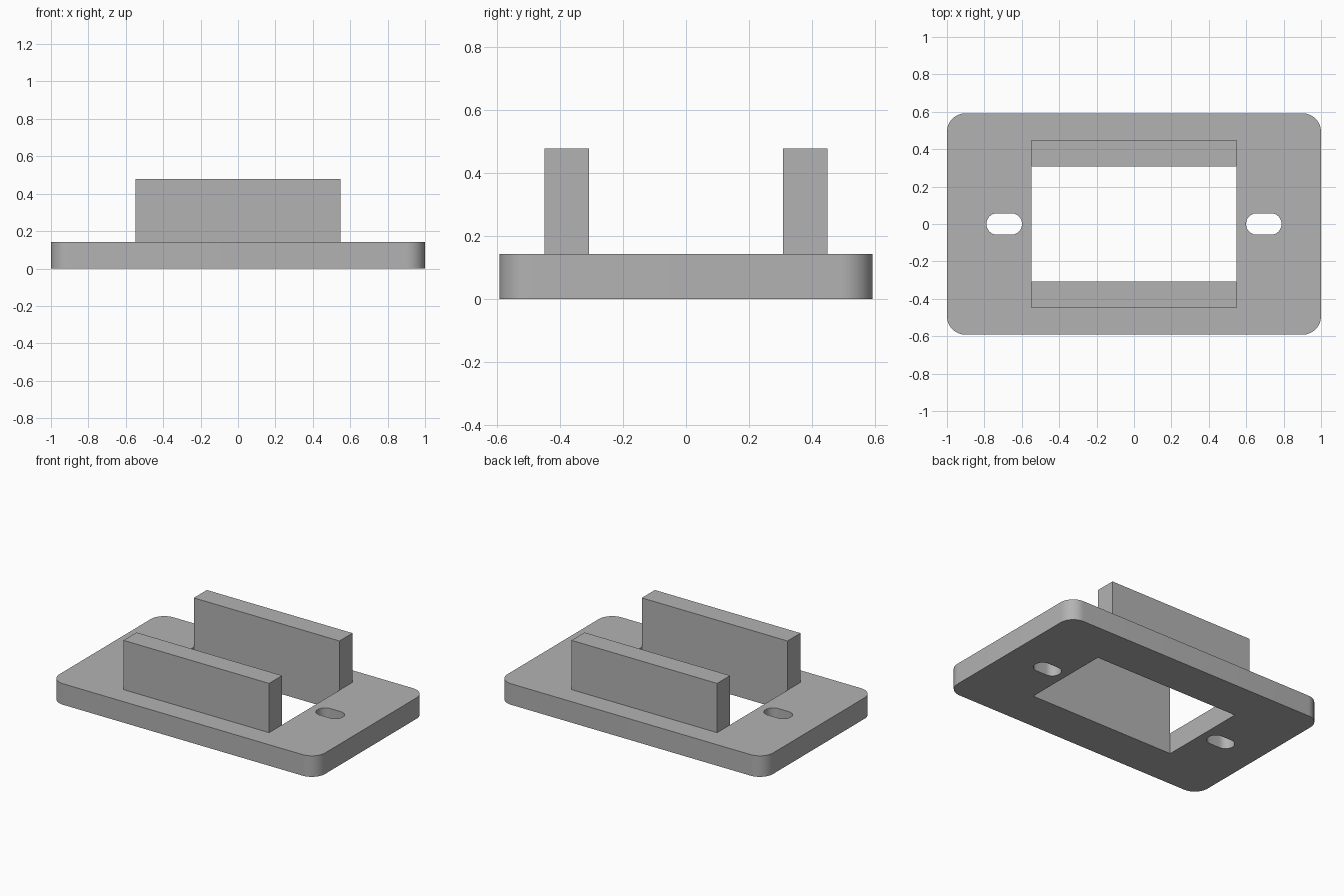
import bpy
import bmesh
from math import cos, sin, pi

if "Cube" in bpy.data.objects:
    bpy.data.objects.remove(bpy.data.objects["Cube"], do_unlink=True)

PLATE_TOP, WALL_TOP = 0.143, 0.478
OPEN_X, OPEN_Y, WALL_Y = 0.548, 0.308, 0.448

grey = bpy.data.materials.new("plain grey")
grey.use_nodes = True
colour = (0.45, 0.45, 0.45, 1)
grey.diffuse_color = colour
grey.node_tree.nodes["Principled BSDF"].inputs["Base Color"].default_value = colour


def rounded_rect(cx, hx, hy, r, steps=12):
    """Outline of a rectangle with round corners, counter-clockwise."""
    points = []
    for i, (sx, sy) in enumerate([(1, 1), (-1, 1), (-1, -1), (1, -1)]):
        for k in range(steps + 1):
            a = (i + k / steps) * pi / 2
            points.append((cx + sx * (hx - r) + r * cos(a), sy * (hy - r) + r * sin(a)))
    return points


def prism(name, outlines, z0, z1):
    """Flat profile with holes, filled and raised to a solid."""
    bm = bmesh.new()
    edges = []
    for outline in outlines:
        verts = [bm.verts.new((x, y, z0)) for x, y in outline]
        edges += [bm.edges.new((v, verts[i - 1])) for i, v in enumerate(verts)]
    bmesh.ops.triangle_fill(bm, use_beauty=True, use_dissolve=False, edges=edges)
    top = bmesh.ops.extrude_face_region(bm, geom=bm.faces[:], use_keep_orig=True)["geom"]
    moved = [v for v in top if isinstance(v, bmesh.types.BMVert)]
    bmesh.ops.translate(bm, verts=moved, vec=(0, 0, z1 - z0))
    bmesh.ops.recalc_face_normals(bm, faces=bm.faces[:])
    mesh = bpy.data.meshes.new(name)
    bm.to_mesh(mesh)
    bm.free()
    mesh.materials.append(grey)
    obj = bpy.data.objects.new(name, mesh)
    bpy.context.collection.objects.link(obj)
    return obj


def rect(x, y0, y1):
    return [(-x, y0), (x, y0), (x, y1), (-x, y1)]


# Base plate with the main opening and two screw slots
slots = [rounded_rect(side * 0.694, 0.095, 0.057, 0.0565) for side in (-1, 1)]
frame = prism("mounting_frame",
              [rounded_rect(0, 1, 0.592, 0.1), rect(OPEN_X, -OPEN_Y, OPEN_Y)] + slots,
              0, PLATE_TOP)

# Upright walls flush with the opening, fused to the plate
bpy.context.view_layer.objects.active = frame
frame.select_set(True)
for name, y0, y1 in (("front_wall", -WALL_Y, -OPEN_Y), ("back_wall", OPEN_Y, WALL_Y)):
    wall = prism(name, [rect(OPEN_X, y0, y1)], PLATE_TOP, WALL_TOP)
    union = frame.modifiers.new(name, "BOOLEAN")
    union.operation = "UNION"
    union.solver = "EXACT"
    union.object = wall
    bpy.ops.object.modifier_apply(modifier=union.name)
    bpy.data.objects.remove(wall, do_unlink=True)

# Smooth the round corners, keep the rest crisp
bpy.ops.object.shade_smooth_by_angle(angle=pi / 6)
